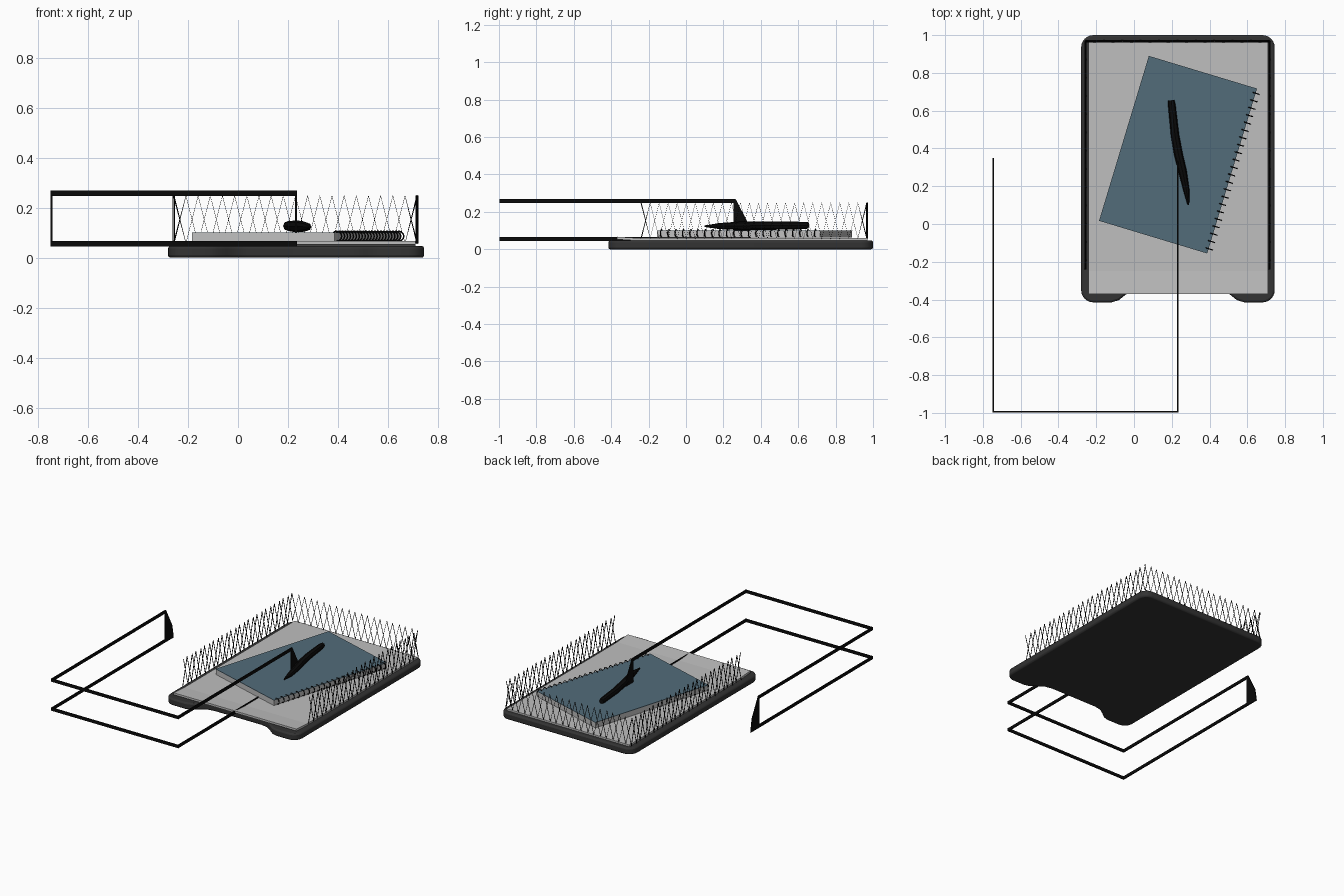
import bpy, bmesh, math
from mathutils import Vector, Matrix

cube = bpy.data.objects.get("Cube")
if cube:
    bpy.data.objects.remove(cube)


def material(name, rgb):
    m = bpy.data.materials.new(name)
    m.use_nodes = True
    m.diffuse_color = (*rgb, 1)
    m.node_tree.nodes["Principled BSDF"].inputs["Base Color"].default_value = (*rgb, 1)
    return m


DARK = material("dark_grey", (0.033, 0.033, 0.033))
PAPER = material("paper_grey", (0.52, 0.52, 0.52))
BLUE = material("cover_blue", (0.085, 0.15, 0.195))
BLACK = material("black", (0.003, 0.003, 0.003))


def add_object(name, bm, mat):
    bmesh.ops.recalc_face_normals(bm, faces=bm.faces)
    mesh = bpy.data.meshes.new(name)
    bm.to_mesh(mesh)
    bm.free()
    mesh.materials.append(mat)
    ob = bpy.data.objects.new(name, mesh)
    bpy.context.collection.objects.link(ob)
    return ob


def extrude(name, points, vec, mat):
    """Solid from a flat outline pushed along a vector."""
    bm = bmesh.new()
    face = bm.faces.new([bm.verts.new(p) for p in points])
    new = bmesh.ops.extrude_face_region(bm, geom=[face])["geom"]
    bmesh.ops.translate(bm, vec=vec, verts=[g for g in new if isinstance(g, bmesh.types.BMVert)])
    return add_object(name, bm, mat)


def wire(name, paths, depth, mat, radii=None, cyclic=False, sides=0):
    """Round wire along one or more paths, turned into a mesh."""
    cu = bpy.data.curves.new(name + "_path", "CURVE")
    cu.dimensions = "3D"
    cu.bevel_depth = depth
    cu.bevel_resolution = sides
    cu.use_fill_caps = True
    for path in paths:
        sp = cu.splines.new("POLY")
        sp.points.add(len(path) - 1)
        sp.use_cyclic_u = cyclic
        for i, p in enumerate(path):
            sp.points[i].co = (*p, 1)
            sp.points[i].radius = radii[i] if radii else 1
    temp = bpy.data.objects.new(name + "_path", cu)
    bpy.context.collection.objects.link(temp)
    deps = bpy.context.evaluated_depsgraph_get()
    mesh = bpy.data.meshes.new_from_object(temp.evaluated_get(deps))
    bpy.data.objects.remove(temp)
    mesh.materials.clear()
    mesh.materials.append(mat)
    ob = bpy.data.objects.new(name, mesh)
    bpy.context.collection.objects.link(ob)
    return ob


def arc(cx, cy, r, start, end, n=6):
    return [(cx + r * math.cos(math.radians(start + (end - start) * i / n)),
             cy + r * math.sin(math.radians(start + (end - start) * i / n)), 0) for i in range(n + 1)]


# Base board with rounded corners and a front notch
X0, X1, Y0, Y1, R = -0.28, 0.745, -0.415, 1.0, 0.065
notch = [(-0.12, Y0), (-0.08, -0.403), (-0.045, -0.375), (0.0, -0.345), (0.05, -0.335)]
outline = arc(X0 + R, Y0 + R, R, 180, 270) + [(x, y, 0) for x, y in notch]
outline += [(X0 + X1 - x, y, 0) for x, y in reversed(notch)]
outline += arc(X1 - R, Y0 + R, R, 270, 360) + arc(X1 - R, Y1 - R, R, 0, 90) + arc(X0 + R, Y1 - R, R, 90, 180)
board = extrude("base_board", outline, (0, 0, 0.047), DARK)
bev = board.modifiers.new("soft_edge", "BEVEL")
bev.width = 0.01
bev.segments = 2

# Paper sheets with a lightly lifted front edge
bm = bmesh.new()
bmesh.ops.create_cube(bm, size=1, matrix=Matrix.Translation((0.235, 0.3, 0.052)) @ Matrix.Diagonal((0.95, 1.34, 0.014, 1)))
bmesh.ops.bisect_plane(bm, geom=bm.verts[:] + bm.edges[:] + bm.faces[:], plane_co=(0, -0.25, 0), plane_no=(0, 1, 0))
for v in bm.verts:
    if v.co.y < -0.3:
        v.co.z += 0.008
add_object("paper_sheets", bm, PAPER)

# Notebook: page block and covers
spin = Matrix.Translation((0.233, 0.367, 0)) @ Matrix.Rotation(math.radians(-16.8), 4, "Z")


def slab(name, z0, z1, mat, inset=0.0):
    bm = bmesh.new()
    size = Matrix.Diagonal((0.598 - inset, 0.912 - inset, z1 - z0, 1))
    bmesh.ops.create_cube(bm, size=1, matrix=spin @ Matrix.Translation((0, 0, (z0 + z1) / 2)) @ size)
    add_object(name, bm, mat)


slab("notebook_pages", 0.062, 0.098, PAPER, 0.002)
slab("notebook_cover", 0.098, 0.101, BLUE)

# Spiral rings on the notebook edge
rings = []
for i in range(22):
    y = -0.43 + 0.86 * i / 21
    rings.append([spin @ Vector((0.299 + 0.021 * math.cos(a * math.tau / 12), y, 0.086 + 0.02 * math.sin(a * math.tau / 12)))
                  for a in range(12)])
wire("spiral_rings", rings, 0.003, BLACK, cyclic=True)

# Pen, slightly bent and tapering to its tip
pen_path = [(0.197, 0.655, 0.127), (0.2, 0.63, 0.127), (0.217, 0.47, 0.126), (0.235, 0.37, 0.126),
            (0.257, 0.28, 0.125), (0.277, 0.18, 0.124), (0.288, 0.1, 0.123)]
pen = wire("pen", [pen_path], 0.022, BLACK, radii=[0.75, 0.9, 1, 1.05, 1, 0.75, 0.2], sides=2)

# Zigzag wire fences along three sides
LOW, HIGH = 0.058, 0.248


def fence(name, start, end, count):
    a, b = Vector((*start, 0)), Vector((*end, 0))
    side = (b - a).normalized().cross(Vector((0, 0, 1))) * 0.003
    paths = []
    for phase in (0, 1):
        paths.append([a.lerp(b, i / count) + side * (2 * phase - 1)
                      + Vector((0, 0, HIGH if (i + phase) % 2 else LOW)) for i in range(count + 1)])
    wire(name, paths, 0.0028, BLACK)


fence("left_fence", (0.717, -0.24), (0.717, 0.967), 25)
fence("right_fence", (-0.257, -0.24), (-0.257, 0.967), 25)
fence("back_fence", (-0.257, 0.967), (0.717, 0.967), 20)

# Frame of two flat rails, joined by tapered end plates
T = 0.007
LEFT, RIGHT, FRONT, END = 0.232, -0.746, -0.994, 0.26


def rail(name, z):
    h = T / 2
    outer = [(RIGHT - h, END), (RIGHT - h, FRONT - h), (LEFT + h, FRONT - h), (LEFT + h, END)]
    inner = [(LEFT - h, END), (LEFT - h, FRONT + h), (RIGHT + h, FRONT + h), (RIGHT + h, END)]
    extrude(name, [(x, y, z) for x, y in outer + inner], (0, 0, 0.021), BLACK)


rail("upper_rail", 0.248)
rail("lower_rail", 0.045)
for name, x in (("left_end_plate", LEFT), ("right_end_plate", RIGHT)):
    shape = [(0.245, 0.269), (0.245, 0.045), (0.35, 0.045), (0.335, 0.135), (0.265, 0.269)]
    shape[0] = (END - 0.005, 0.269)
    shape[1] = (END - 0.005, 0.045)
    extrude(name, [(x - T / 2, y, z) for y, z in shape], (T, 0, 0), BLACK)

# Smooth shading on the rounded parts
bpy.ops.object.select_all(action="DESELECT")
for ob in (board, pen):
    ob.select_set(True)
bpy.context.view_layer.objects.active = board
bpy.ops.object.shade_smooth_by_angle(angle=math.radians(40))
